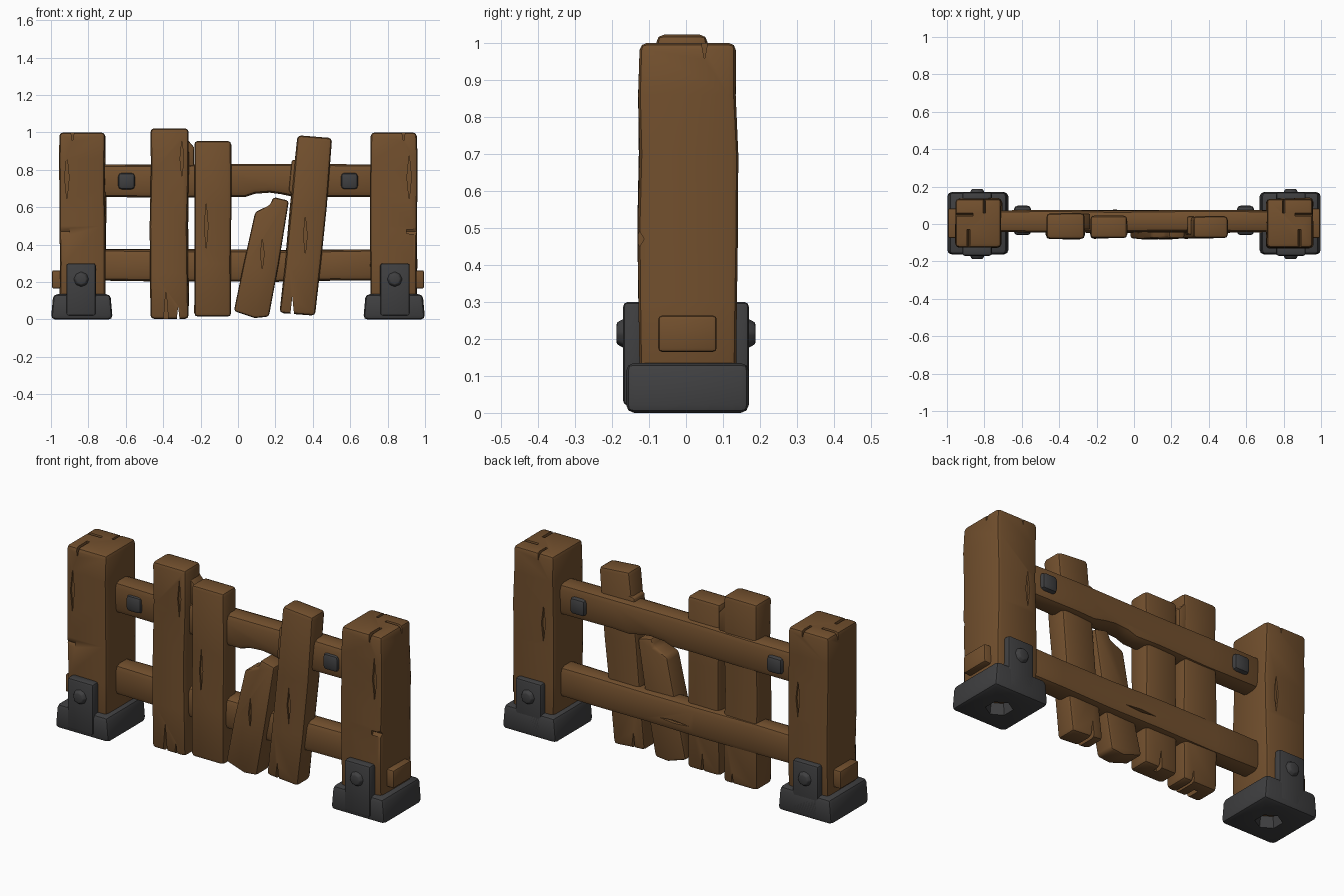
import bpy, bmesh, math, random
from mathutils import Vector

random.seed(4)
if "Cube" in bpy.data.objects:
    bpy.data.objects.remove(bpy.data.objects["Cube"])


def material(name, color):
    m = bpy.data.materials.new(name)
    m.use_nodes = True
    m.diffuse_color = color
    bsdf = m.node_tree.nodes["Principled BSDF"]
    bsdf.inputs["Base Color"].default_value = color
    bsdf.inputs["Roughness"].default_value = 0.9
    return m


WOOD = material("brown wood", (0.17, 0.08, 0.027, 1))
IRON = material("dark iron", (0.05, 0.05, 0.052, 1))


def link(name, bm, mat):
    bmesh.ops.recalc_face_normals(bm, faces=bm.faces)
    mesh = bpy.data.meshes.new(name)
    bm.to_mesh(mesh)
    bm.free()
    mesh.materials.append(mat)
    ob = bpy.data.objects.new(name, mesh)
    bpy.context.collection.objects.link(ob)
    return ob


def finish(ob, bevel=0, cutters=()):
    """Bevel, carve the notches, apply everything and smooth."""
    if bevel:
        b = ob.modifiers.new("bevel", 'BEVEL')
        b.width, b.segments, b.limit_method = bevel, 2, 'ANGLE'
        b.angle_limit = math.radians(30)
    for c in cutters:
        m = ob.modifiers.new("notch", 'BOOLEAN')
        m.operation, m.object, m.solver = 'DIFFERENCE', c, 'EXACT'
    dg = bpy.context.evaluated_depsgraph_get()
    mesh = bpy.data.meshes.new_from_object(ob.evaluated_get(dg))
    ob.modifiers.clear()
    ob.data = mesh
    for c in cutters:
        bpy.data.objects.remove(c)
    bpy.ops.object.select_all(action='DESELECT')
    ob.select_set(True)
    bpy.context.view_layer.objects.active = ob
    bpy.ops.object.shade_smooth_by_angle(angle=math.radians(40))
    return ob


def prism(name, outline, a, b, mat=WOOD, along_x=False, cuts=(), axis=2, wobble=0.005):
    """Outline in x-z pushed from y=a to y=b (or in y-z pushed along x)."""
    bm = bmesh.new()
    place = (lambda u, z, d: (d, u, z)) if along_x else (lambda u, z, d: (u, d, z))
    front = [bm.verts.new(place(u, z, a)) for u, z in outline]
    back = [bm.verts.new(place(u, z, b)) for u, z in outline]
    bm.faces.new(front)
    bm.faces.new(back[::-1])
    n = len(outline)
    for i in range(n):
        j = (i + 1) % n
        bm.faces.new((front[i], back[i], back[j], front[j]))
    # Hand-hewn waviness along the length
    for c in cuts:
        co, no = Vector((0, 0, 0)), Vector((0, 0, 0))
        co[axis], no[axis] = c, 1
        cut = bmesh.ops.bisect_plane(bm, geom=bm.verts[:] + bm.edges[:] + bm.faces[:],
                                     plane_co=co, plane_no=no)["geom_cut"]
        for v in cut:
            if isinstance(v, bmesh.types.BMVert):
                for k in range(3):
                    if k != axis:
                        v.co[k] += random.uniform(-wobble, wobble)
    return link(name, bm, mat)


def rect(u0, u1, z0, z1):
    return [(u0, z0), (u1, z0), (u1, z1), (u0, z1)]


def crack(x, z, width, height, a, b, along_x=False):
    """V-shaped cutter: open at z, pointed at z + height."""
    over = -0.02 if height > 0 else 0.02
    return prism("crack_cutter", [(x - width, z + over), (x + width, z + over), (x, z + height)],
                 a, b, along_x=along_x)


def chip(x, z, width, height, a, b, along_x=False):
    """Diamond-shaped cutter for shallow dents."""
    return prism("chip_cutter", [(x - width, z), (x, z - height), (x + width, z), (x, z + height)],
                 a, b, along_x=along_x)


# Posts with iron feet at both ends
for s, side in ((1, "left"), (-1, "right")):
    def sx(u0, u1):
        return sorted((s * u0, s * u1))

    x0, x1 = sx(0.71, 0.955)
    post = prism(side + "_post", rect(x0, x1, 0.06, 1.0), -0.125, 0.135,
                 cuts=(0.3, 0.5, 0.7, 0.86))
    finish(post, 0.02, [
        crack(s * 0.885, 1.0, 0.012, -0.05, -0.2, -0.03),
        crack(0.05, 1.0, 0.012, -0.045, *sx(0.86, 1.0), along_x=True),
        crack(s * 0.80, 1.0, 0.01, -0.04, 0.06, 0.2),
        chip(s * 0.915, 0.76, 0.012, 0.12, -0.15, -0.116),
        chip(s * 0.77, 0.62, 0.012, 0.10, 0.122, 0.16),
        chip(-0.125, 0.47, 0.012, 0.02, *sx(0.9, 1.0), along_x=True),
    ])

    # Peg end showing on the outer face
    finish(prism(side + "_peg", rect(-0.075, 0.083, 0.165, 0.263), *sx(0.90, 0.995),
                 along_x=True), 0.01)

    # Foot block with a hexagonal socket underneath
    b0, b1 = sx(0.67, 1.0)
    foot = prism(side + "_foot", [(b0, 0), (b1, 0), (b1 - 0.012, 0.135), (b0 + 0.012, 0.135)],
                 -0.162, 0.17, IRON)
    bm = bmesh.new()
    bmesh.ops.create_cone(bm, cap_ends=True, segments=6, radius1=0.075, radius2=0.06, depth=0.12)
    bmesh.ops.translate(bm, verts=bm.verts, vec=(s * 0.835, 0, 0))
    finish(foot, 0.022, [link("socket_cutter", bm, IRON)])

    # Upright straps with a domed stud, front and back
    for f, face in ((-1, "front"), (1, "back")):
        y0, y1 = sorted((f * 0.11, f * 0.17))
        p0, p1 = sx(0.76, 0.918)
        strap = prism(f"{side}_{face}_strap", rect(p0, p1, 0.02, 0.30), y0, y1, IRON)
        finish(strap, 0.013)
        bm = bmesh.new()
        bmesh.ops.create_cone(bm, cap_ends=True, segments=8, radius1=0.052, radius2=0.03, depth=0.04)
        ob = link(f"{side}_{face}_stud", bm, IRON)
        ob.rotation_euler.x = -f * math.pi / 2
        ob.location = (s * 0.838, f * 0.168, 0.215)
        finish(ob, 0.006)

    # Square bolt through the upper rail
    finish(prism(side + "_rail_bolt", rect(*sx(0.55, 0.642), 0.695, 0.785),
                 -0.06, 0.098, IRON), 0.02)

# Rails, the upper one splintered along its underside
upper = [(-0.74, 0.655), (0.04, 0.655), (0.09, 0.672), (0.17, 0.678), (0.23, 0.67),
         (0.30, 0.655), (0.74, 0.655), (0.74, 0.828), (-0.74, 0.828)]
finish(prism("upper_rail", upper, -0.043, 0.073, cuts=(-0.4, -0.1, 0.4), axis=0), 0.03)
finish(prism("lower_rail", rect(-0.74, 0.74, 0.208, 0.375), -0.043, 0.073,
             cuts=(-0.45, -0.1, 0.2, 0.5), axis=0), 0.03,
       [chip(0.02, 0.26, 0.09, 0.008, 0.055, 0.1)])

# Upright planks
finish(prism("tall_plank", rect(-0.468, -0.264, 0.003, 1.022), -0.08, 0.058,
             cuts=(0.25, 0.5, 0.8)), 0.02,
       [crack(-0.385, 0.0, 0.014, 0.16, -0.1, 0.0),
        crack(-0.32, 0.0, 0.01, 0.07, -0.1, 0.1),
        chip(-0.30, 0.86, 0.01, 0.10, -0.1, -0.07)])
finish(prism("straight_plank", rect(-0.234, -0.036, 0.015, 0.955), -0.076, 0.044,
             cuts=(0.3, 0.6)), 0.02,
       [crack(-0.13, 0.015, 0.012, 0.10, 0.0, 0.1),
        chip(-0.17, 0.5, 0.01, 0.12, -0.1, -0.067)])
finish(prism("leaning_plank", [(0.222, 0.035), (0.412, 0.02), (0.503, 0.97), (0.318, 0.985)],
             -0.076, 0.042, cuts=(0.3, 0.6)), 0.02,
       [crack(0.29, 0.03, 0.012, 0.09, -0.1, 0.1),
        chip(0.36, 0.45, 0.01, 0.10, -0.1, -0.067)])
broken = [(-0.022, 0.045), (0.09, 0.008), (0.165, 0.015), (0.272, 0.635),
          (0.188, 0.655), (0.172, 0.612), (0.092, 0.575)]
finish(prism("broken_plank", broken, -0.077, 0.035, cuts=(0.3,)), 0.015,
       [chip(0.13, 0.35, 0.01, 0.08, -0.1, -0.068)])

# Splinters beside the planks
finish(prism("tall_plank_splinter", [(-0.29, 0.82), (-0.236, 0.82), (-0.234, 0.92), (-0.29, 0.985)],
             -0.03, 0.055), 0.008)
finish(prism("leaning_plank_splinter", [(0.33, 0.66), (0.292, 0.66), (0.272, 0.69),
                                        (0.287, 0.85), (0.33, 0.86)], -0.055, 0.04), 0.008)
